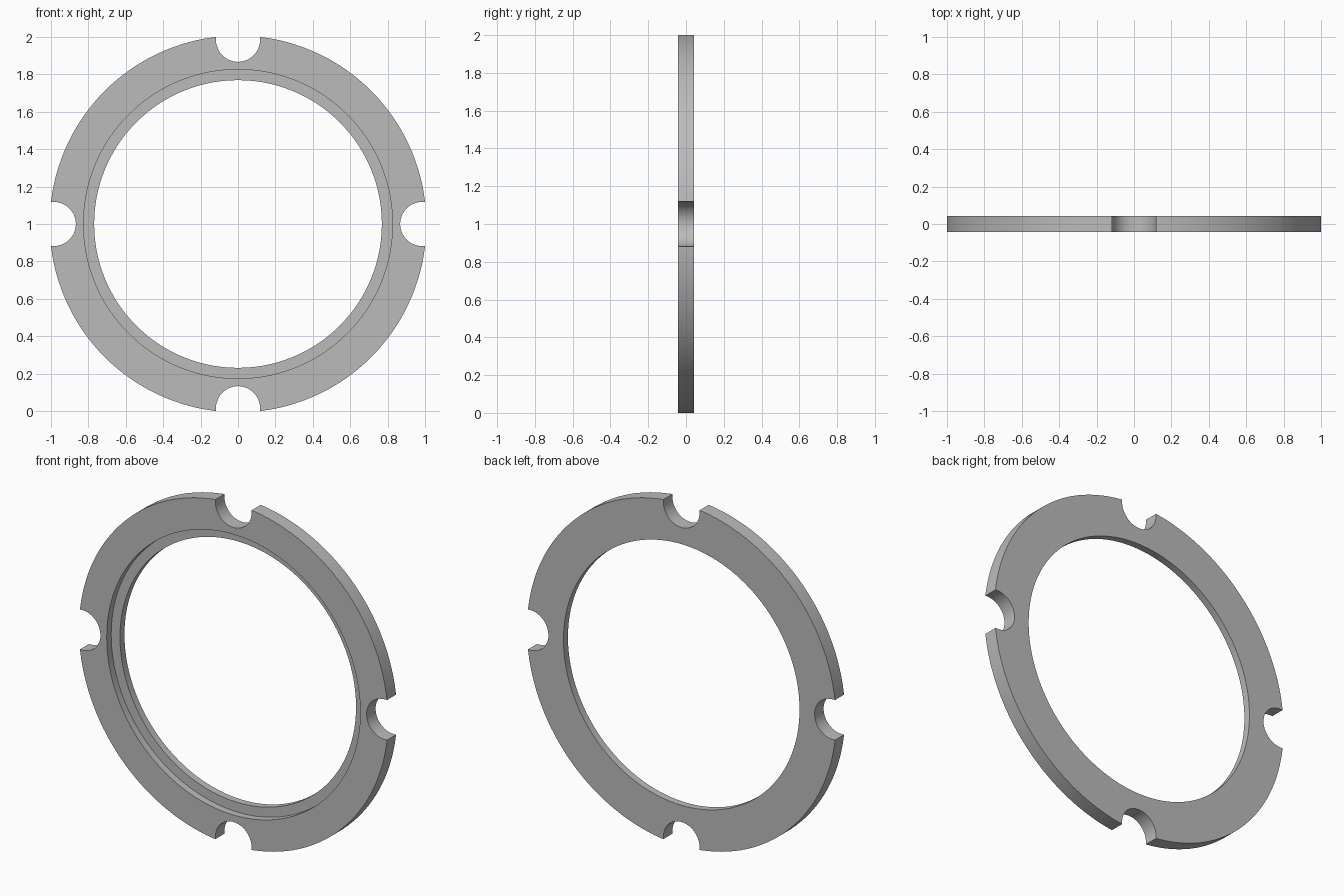
import bpy
import bmesh
from math import cos, sin, pi, radians
from mathutils import Matrix, Vector

OUTER, STEP, BORE = 1.007, 0.826, 0.769   # radii
HALF = 0.042                              # half thickness
NOTCH_R, NOTCH_C = 0.118, 0.985           # notch radius and centre distance
SEGMENTS = 144
CENTRE = Vector((0, 0, 1))

cube = bpy.data.objects.get("Cube")
if cube:
    bpy.data.objects.remove(cube, do_unlink=True)

# Plain grey metal
grey = bpy.data.materials.new("grey metal")
grey.use_nodes = True
colour = (0.5, 0.5, 0.5, 1)
grey.diffuse_color = colour
grey.node_tree.nodes["Principled BSDF"].inputs["Base Color"].default_value = colour


def make_object(name, bm):
    bmesh.ops.recalc_face_normals(bm, faces=bm.faces)
    mesh = bpy.data.meshes.new(name)
    bm.to_mesh(mesh)
    bm.free()
    mesh.materials.append(grey)
    obj = bpy.data.objects.new(name, mesh)
    bpy.context.collection.objects.link(obj)
    return obj


# Ring body: stepped cross-section swept round the y axis, recess on the front
bm = bmesh.new()
profile = [(OUTER, -HALF), (OUTER, HALF), (BORE, HALF),
           (BORE, 0), (STEP, 0), (STEP, -HALF)]
loops = []
for i in range(SEGMENTS):
    a = 2 * pi * i / SEGMENTS
    loops.append([bm.verts.new(CENTRE + Vector((r * cos(a), y, r * sin(a))))
                  for r, y in profile])
for i, loop in enumerate(loops):
    after = loops[(i + 1) % SEGMENTS]
    for j in range(len(profile)):
        k = (j + 1) % len(profile)
        bm.faces.new((loop[j], loop[k], after[k], after[j]))
ring = make_object("lock_ring", bm)

# Four round-bottomed notches, open at the rim
bm = bmesh.new()
arc = [(NOTCH_C + NOTCH_R * cos(a), NOTCH_R * sin(a))
       for a in (pi / 2 + pi * i / 24 for i in range(25))]
outline = arc + [(1.2, -NOTCH_R), (1.2, NOTCH_R)]
for n in range(4):
    turn = Matrix.Rotation(n * pi / 2, 3, 'Y')
    face = bm.faces.new([bm.verts.new(CENTRE + turn @ Vector((x, -0.1, z)))
                         for x, z in outline])
    extruded = bmesh.ops.extrude_face_region(bm, geom=[face], use_keep_orig=True)
    moved = [v for v in extruded["geom"] if isinstance(v, bmesh.types.BMVert)]
    bmesh.ops.translate(bm, verts=moved, vec=(0, 0.2, 0))
cutter = make_object("notch_cutter", bm)
cutter.hide_render = True

cut = ring.modifiers.new("notches", 'BOOLEAN')
cut.operation = 'DIFFERENCE'
cut.solver = 'EXACT'
cut.object = cutter

bpy.ops.object.select_all(action='DESELECT')
ring.select_set(True)
bpy.context.view_layer.objects.active = ring
bpy.ops.object.modifier_apply(modifier=cut.name)
bpy.data.objects.remove(cutter, do_unlink=True)

# Smooth curved walls, crisp edges
bpy.ops.object.shade_smooth_by_angle(angle=radians(30))
